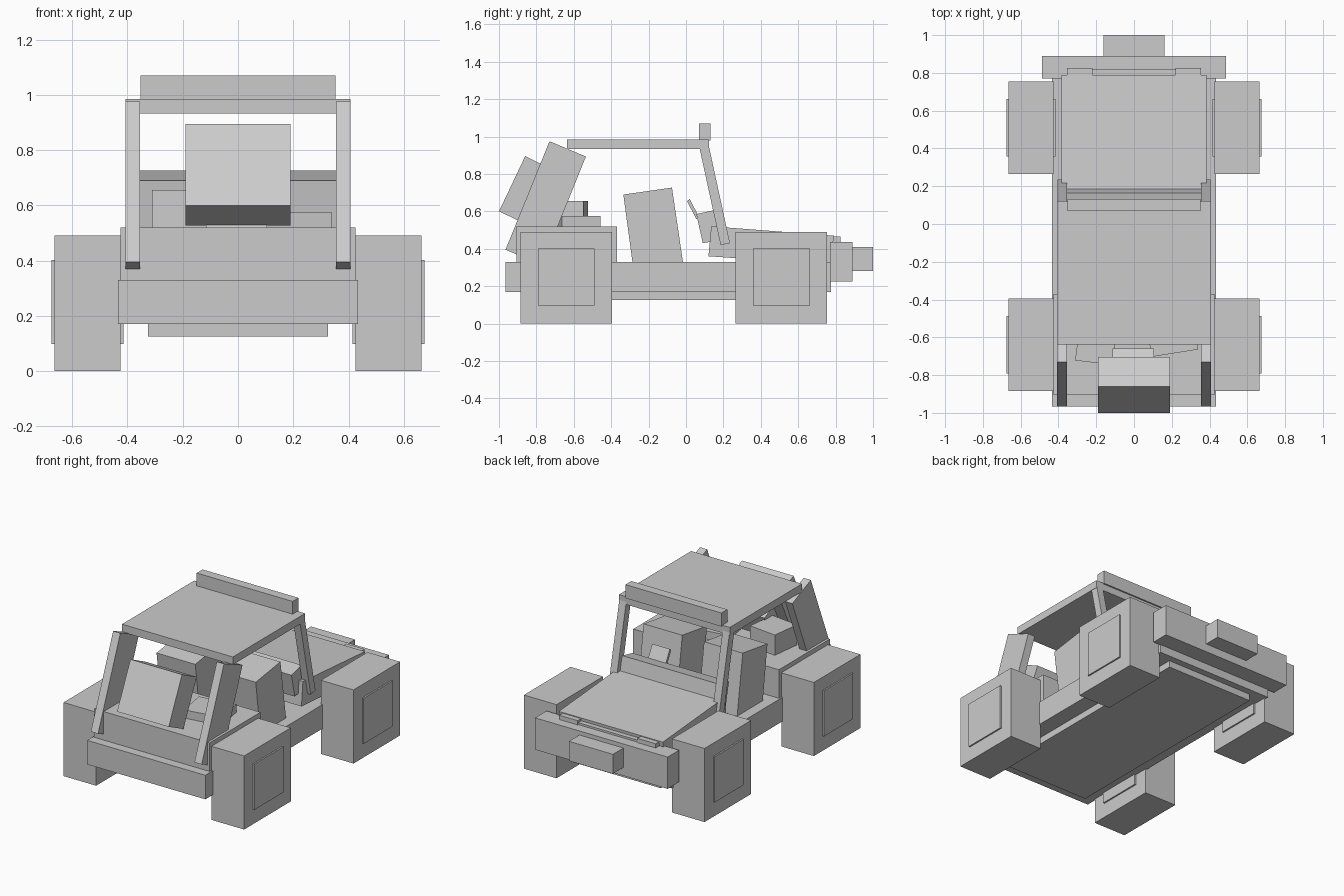
import bpy
import bmesh
from math import radians
from mathutils import Matrix

cube = bpy.data.objects.get("Cube")
if cube:
    bpy.data.objects.remove(cube, do_unlink=True)

grey = bpy.data.materials.new("plain_grey")
grey.use_nodes = True
grey.diffuse_color = (0.6, 0.6, 0.6, 1)
grey.node_tree.nodes["Principled BSDF"].inputs["Base Color"].default_value = (0.6, 0.6, 0.6, 1)


def finish(name, bm):
    bmesh.ops.recalc_face_normals(bm, faces=bm.faces)
    mesh = bpy.data.meshes.new(name)
    bm.to_mesh(mesh)
    bm.free()
    mesh.materials.append(grey)
    obj = bpy.data.objects.new(name, mesh)
    bpy.context.collection.objects.link(obj)
    return obj


def prism(name, x0, x1, profile):
    """Extrude a side profile of (y, z) points from x0 to x1."""
    bm = bmesh.new()
    face = bm.faces.new([bm.verts.new((x0, y, z)) for y, z in profile])
    ext = bmesh.ops.extrude_face_region(bm, geom=[face])["geom"]
    moved = [v for v in ext if isinstance(v, bmesh.types.BMVert)]
    bmesh.ops.translate(bm, vec=(x1 - x0, 0, 0), verts=moved)
    return finish(name, bm)


def box(name, x, y, z):
    """Straight block from three (low, high) ranges."""
    return prism(name, x[0], x[1], [(y[0], z[0]), (y[1], z[0]), (y[1], z[1]), (y[0], z[1])])


def pair(name, x0, x1, profile):
    """The same profile on both sides."""
    prism("left_" + name, x0, x1, profile)
    prism("right_" + name, -x1, -x0, profile)


def square(cy, cz, half):
    return [(cy - half, cz - half), (cy + half, cz - half),
            (cy + half, cz + half), (cy - half, cz + half)]


def crate(name, centre, size, turn):
    """Loose luggage, turned about the vertical."""
    bm = bmesh.new()
    matrix = (Matrix.Translation(centre) @ Matrix.Rotation(radians(turn), 4, "Z")
              @ Matrix.Diagonal((*size, 1)))
    bmesh.ops.create_cube(bm, size=1, matrix=matrix)
    return finish(name, bm)


# Wheels and square hubs
for label, cy in (("spare_end", -0.64), ("bumper_end", 0.51)):
    pair(label + "_wheel", 0.425, 0.665, square(cy, 0.245, 0.245))
    pair(label + "_hub", 0.415, 0.675, square(cy, 0.25, 0.152))

# Chassis, body and cargo bed
box("underside_plate", (-0.325, 0.325), (-0.86, 0.73), (0.125, 0.18))
box("lower_body", (-0.435, 0.435), (-0.965, 0.775), (0.17, 0.33))
box("cargo_bed", (-0.425, 0.425), (-0.905, -0.37), (0.32, 0.52))

# Bonnet, grille, lamps, bumper and winch
prism("bonnet", -0.383, 0.383, [(0.12, 0.36), (0.135, 0.52), (0.79, 0.47), (0.775, 0.315)])
box("grille", (-0.355, 0.355), (0.7, 0.82), (0.25, 0.45))
pair("lamp", 0.22, 0.355, [(0.77, 0.3), (0.83, 0.3), (0.825, 0.465), (0.77, 0.465)])
box("bumper", (-0.488, 0.488), (0.77, 0.89), (0.225, 0.437))
box("winch", (-0.162, 0.162), (0.88, 1.0), (0.28, 0.41))

# Cabin: dashboard, steering wheel and seats
prism("dashboard", -0.355, 0.355, [(0.055, 0.585), (0.165, 0.61), (0.2, 0.45), (0.09, 0.43)])
prism("steering_wheel", 0.105, 0.235, [(0.005, 0.655), (0.02, 0.665), (0.07, 0.57), (0.055, 0.56)])
pair("seat", 0.08, 0.365, [(-0.335, 0.69), (-0.075, 0.727), (-0.015, 0.32), (-0.285, 0.32)])

# Roof, light bar and supports
box("roof", (-0.408, 0.408), (-0.637, 0.122), (0.933, 0.985))
box("light_bar", (-0.353, 0.353), (0.07, 0.132), (0.98, 1.07))
pair("windscreen_post", 0.355, 0.406, [(0.072, 0.94), (0.122, 0.95), (0.235, 0.43), (0.185, 0.42)])
pair("rear_support", 0.355, 0.408, [(-0.73, 0.975), (-0.535, 0.893), (-0.77, 0.312), (-0.965, 0.395)])

# Spare wheel with its mount
prism("spare_wheel", -0.19, 0.19, [(-1.0, 0.6), (-0.86, 0.895), (-0.705, 0.82), (-0.845, 0.527)])
prism("spare_mount", -0.115, 0.105, [(-0.86, 0.5), (-0.77, 0.72), (-0.66, 0.67), (-0.73, 0.5)])

# Luggage in the cargo bed
crate("tall_crate", (-0.2, -0.635, 0.585), (0.2, 0.2, 0.14), -7)
crate("flat_crate", (0.2, -0.58, 0.545), (0.25, 0.21, 0.06), 9)
